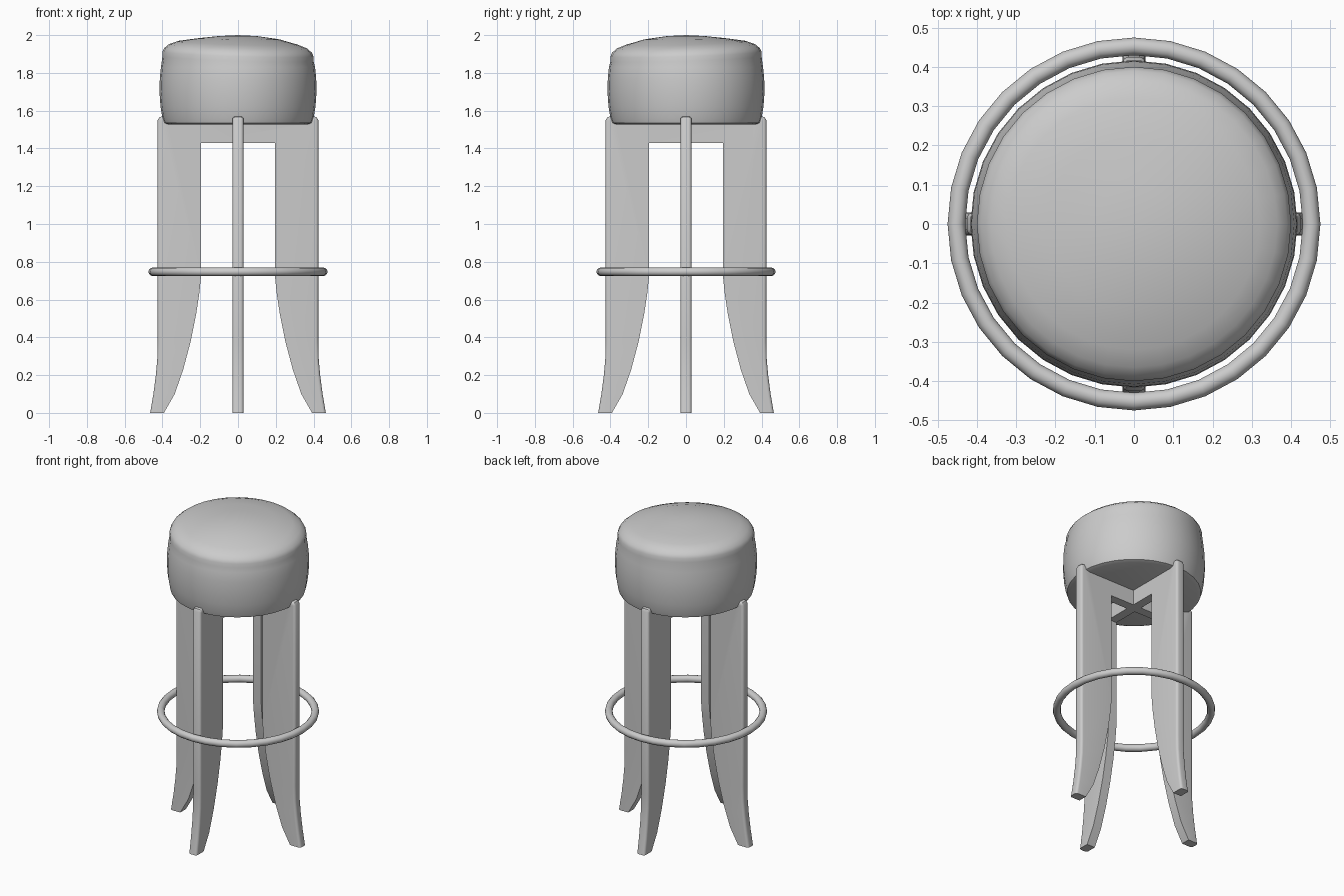
import bpy, bmesh, math
from mathutils import Matrix

if "Cube" in bpy.data.objects:
    bpy.data.objects.remove(bpy.data.objects["Cube"])


def finish(bm, name, angle=35):
    bmesh.ops.recalc_face_normals(bm, faces=bm.faces)
    me = bpy.data.meshes.new(name)
    bm.to_mesh(me)
    bm.free()
    ob = bpy.data.objects.new(name, me)
    bpy.context.collection.objects.link(ob)
    bpy.ops.object.select_all(action='DESELECT')
    ob.select_set(True)
    bpy.context.view_layer.objects.active = ob
    bpy.ops.object.shade_smooth_by_angle(angle=math.radians(angle))
    return ob


def lathe(name, profile, sides):
    bm = bmesh.new()
    vs = [bm.verts.new((r, 0, z)) for r, z in profile]
    es = [bm.edges.new(p) for p in zip(vs, vs[1:])]
    bmesh.ops.spin(bm, geom=vs + es, cent=(0, 0, 0), axis=(0, 0, 1),
                   angle=2 * math.pi, steps=sides, use_merge=True)
    bmesh.ops.remove_doubles(bm, verts=bm.verts, dist=1e-4)
    return bm


# Padded seat: soft drum with a slightly uneven, sagging top
seat = lathe("seat", [(0, 1.527), (0.37, 1.527), (0.392, 1.535), (0.4, 1.56), (0.41, 1.62),
                      (0.416, 1.7), (0.414, 1.77), (0.408, 1.83), (0.4, 1.875),
                      (0.4, 1.9), (0.39, 1.92), (0.365, 1.941), (0.32, 1.958),
                      (0.22, 1.98), (0.1, 1.995), (0, 2.0)], 32)
for v in seat.verts:
    if v.co.z > 1.86:
        d = (v.co.y - v.co.x) / 0.57
        r = math.hypot(v.co.x, v.co.y)
        v.co.z += 0.018 * d * min(1, (2.0 - v.co.z) / 0.04) * min(1, r / 0.3)
finish(seat, "seat", 50)

# Crossed leg frames: inverted U with flared feet and rounded outer edges
OUTER = [(0.465, 0), (0.448, 0.1), (0.435, 0.2), (0.427, 0.29), (0.425, 0.38),
         (0.425, 1.55), (0.416, 1.566), (0.4, 1.57), (0.385, 1.56)]
INNER = [(0.195, 1.43), (0.195, 0.73), (0.204, 0.64), (0.222, 0.52), (0.25, 0.38),
         (0.29, 0.23), (0.335, 0.1), (0.392, 0)]
HALF_T = 0.029


def leg_frame(name, turn):
    right = INNER[::-1]
    outline = ([(-x, z) for x, z in INNER] + [(-x, z) for x, z in OUTER]
               + [(-0.375, 1.535), (0.375, 1.535)] + OUTER[::-1] + right)
    bm = bmesh.new()
    face = bm.faces.new([bm.verts.new((x, -HALF_T, z)) for x, z in outline])
    ext = bmesh.ops.extrude_face_region(bm, geom=[face], use_keep_orig=True)
    bmesh.ops.translate(bm, vec=(0, 2 * HALF_T, 0),
                        verts=[g for g in ext["geom"] if isinstance(g, bmesh.types.BMVert)])
    outer = {(round(x, 3), round(z, 3)) for x, z in OUTER}

    def on_outer(v):
        return (round(abs(v.co.x), 3), round(v.co.z, 3)) in outer
    edges = [e for e in bm.edges if all(on_outer(v) for v in e.verts)
             and abs(e.verts[0].co.y - e.verts[1].co.y) < 1e-4]
    bmesh.ops.bevel(bm, geom=edges, offset=0.016, segments=4, profile=0.5,
                    affect='EDGES', clamp_overlap=True)
    bmesh.ops.triangulate(bm, faces=[f for f in bm.faces if len(f.verts) > 4])
    bm.transform(Matrix.Rotation(turn, 4, 'Z'))
    finish(bm, name)


leg_frame("side_legs", 0)
leg_frame("front_back_legs", math.pi / 2)

# Foot ring
bpy.ops.mesh.primitive_torus_add(major_radius=0.452, minor_radius=0.0225, major_segments=32,
                                 minor_segments=12, location=(0, 0, 0.747))
bpy.context.object.name = "foot_ring"
bpy.ops.object.shade_smooth_by_angle(angle=math.radians(40))
